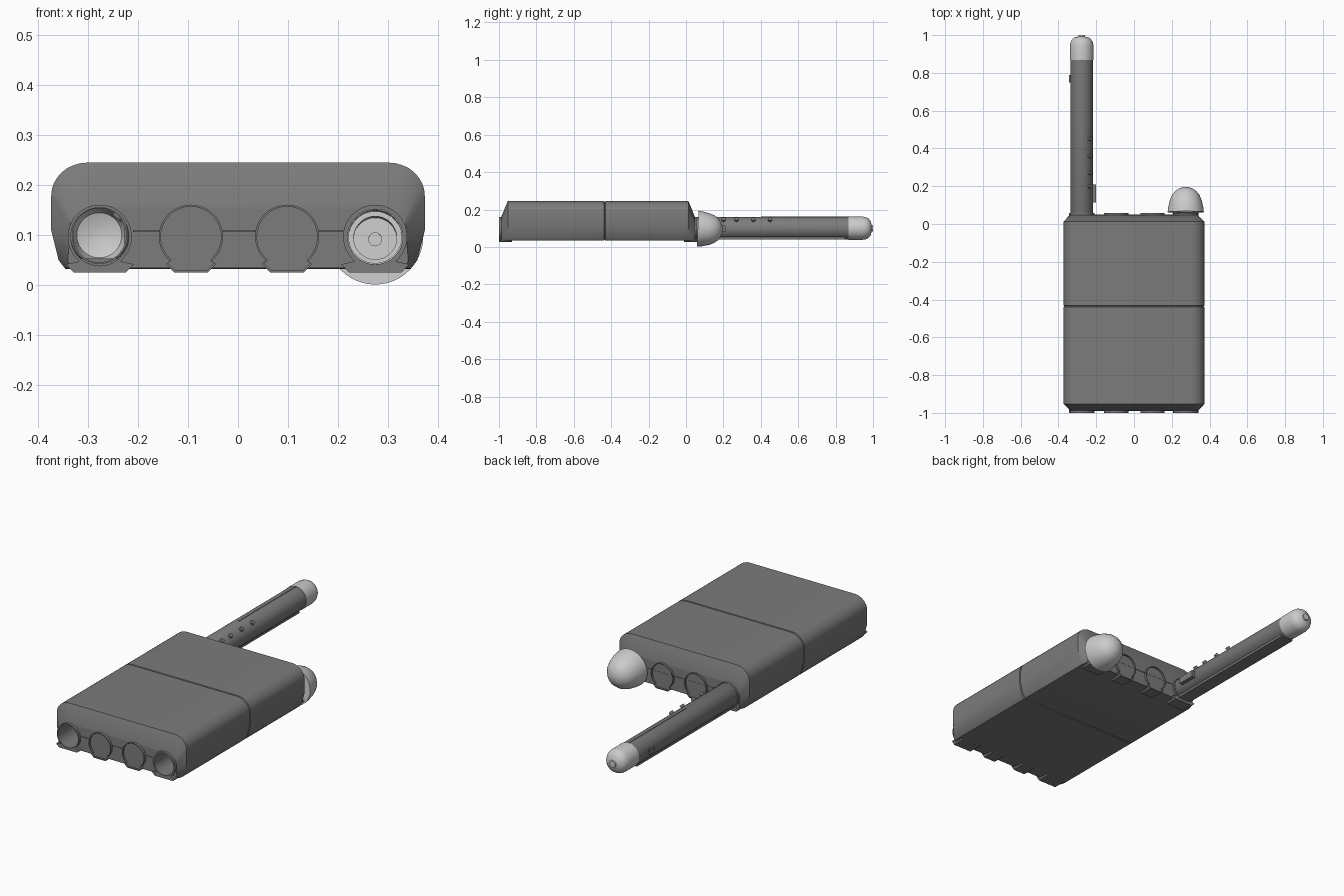
import bpy, bmesh, math
from mathutils import Matrix, Vector

if "Cube" in bpy.data.objects:
    bpy.data.objects.remove(bpy.data.objects["Cube"])

TUBES = (-0.276, -0.094, 0.098, 0.274)
ZC = 0.097


def material(name, v):
    m = bpy.data.materials.new(name)
    m.diffuse_color = (v, v, v, 1)
    m.use_nodes = True
    m.node_tree.nodes["Principled BSDF"].inputs["Base Color"].default_value = m.diffuse_color
    return m


DARK, LIGHT = material("dark_grey", 0.2), material("light_grey", 0.55)


def finish(name, bm, mat=DARK):
    bmesh.ops.recalc_face_normals(bm, faces=bm.faces[:])
    me = bpy.data.meshes.new(name)
    bm.to_mesh(me)
    bm.free()
    me.materials.append(mat)
    ob = bpy.data.objects.new(name, me)
    bpy.context.collection.objects.link(ob)
    return ob


def smooth(ob):
    bpy.ops.object.select_all(action='DESELECT')
    ob.select_set(True)
    bpy.context.view_layer.objects.active = ob
    bpy.ops.object.shade_smooth_by_angle(angle=math.radians(30))


def loft(name, rings, mat=DARK, caps=True):
    """Skin equal-length rings of points, with caps at both ends."""
    bm = bmesh.new()
    loops = [[bm.verts.new(p) for p in r] for r in rings]
    n = len(loops[0])
    for a, b in zip(loops, loops[1:]):
        for i in range(n):
            j = (i + 1) % n
            bm.faces.new((a[i], a[j], b[j], b[i]))
    if caps:
        bm.faces.new(loops[0])
        bm.faces.new(loops[-1])
    return finish(name, bm, mat)


def lathe(name, profile, x, z, mat=DARK, closed=False, n=40):
    """Turn (y, radius) points about a line along y."""
    rings = []
    for y, r in profile + (profile[:1] if closed else []):
        rings.append([(x + r * math.cos(2 * math.pi * i / n), y,
                       z + r * math.sin(2 * math.pi * i / n)) for i in range(n)])
    ob = loft(name, rings, mat, caps=not closed)
    bm = bmesh.new()
    bm.from_mesh(ob.data)
    bmesh.ops.remove_doubles(bm, verts=bm.verts[:], dist=1e-5)
    bmesh.ops.recalc_face_normals(bm, faces=bm.faces[:])
    bm.to_mesh(ob.data)
    bm.free()
    return ob


def box(name, x, y, z, mat=DARK):
    bm = bmesh.new()
    bmesh.ops.create_cube(bm, size=1)
    for v in bm.verts:
        v.co = Vector([sum(r) / 2 + c * (r[1] - r[0]) for r, c in zip((x, y, z), v.co)])
    return finish(name, bm, mat)


def cut(ob, cutter):
    mod = ob.modifiers.new("bore", 'BOOLEAN')
    mod.object, mod.operation, mod.solver = cutter, 'DIFFERENCE', 'EXACT'
    bpy.ops.object.select_all(action='DESELECT')
    ob.select_set(True)
    bpy.context.view_layer.objects.active = ob
    bpy.ops.object.modifier_apply(modifier=mod.name)


def section(y, side, top, rx, rz, shrink=0.0):
    """Body outline: flat base, flared sides, rounded top corners."""
    half = [p for p in side]
    w = side[-1][0]
    for i in range(9):
        t = i * math.pi / 16
        half.append((w - rx + rx * math.cos(t), top - rz + rz * math.sin(t)))
    pts = half + [(-x, z) for x, z in reversed(half)]
    k = 1 - shrink
    return [(x * (1 - shrink / 3), y, 0.14 + (z - 0.14) * k) for x, z in pts]


# case body with sloping ends and a seam around the middle
FULL = [(0.345, 0.033), (0.358, 0.05), (0.373, 0.11)]
END = [(0.335, 0.035), (0.340, 0.05), (0.336, 0.10)]
full = lambda y, s=0.0: section(y, FULL, 0.245, 0.072, 0.066, s)
end = lambda y: section(y, END, 0.162, 0.05, 0.045)
body = loft("case_body", [end(-0.987), full(-0.953), full(-0.439), full(-0.436, 0.05),
                          full(-0.434, 0.05), full(-0.431), full(0.013), end(0.047)])

# bores of the two open tubes
cutters = []
for x, r in ((TUBES[0], 0.058), (TUBES[3], 0.055)):
    c = lathe("bore_cutter", [(-1.1, r), (0.15, r)], x, ZC)
    c.hide_render = True
    cutters.append(c)
    cut(body, c)
smooth(body)


# keyhole shaped collars at both ends of every tube
def collar(name, x, y0, y1, foot, wide, open_end):
    r = 0.064
    a0 = math.radians(-50)
    outline = []
    for i in range(33):
        a = a0 + (math.radians(280)) * i / 32
        outline.append((r * math.cos(a), ZC + r * math.sin(a)))
    outline += [(-wide, 0.042), (-foot, 0.026), (foot, 0.026), (wide, 0.042)]
    ring = lambda y, k: [(x + px * k, y, ZC + (pz - ZC) * k) for px, pz in outline]
    d = 1 if y1 < y0 else -1
    rings = [ring(y0, 1), ring(y1, 1)]
    if not open_end:
        rings += [ring(y1, 0.94), ring(y1 + d * 0.009, 0.94)]
    return loft(name, rings)


for i, x in enumerate(TUBES):
    outer = i in (0, 3)
    for tag, y0, y1 in (("front", -0.93, -1.0), ("back", -0.01, 0.058)):
        ob = collar(f"{tag}_collar_{i + 1}", x, y0, y1, 0.052 if outer else 0.034,
                    0.068 if outer else 0.05, outer)
        if outer:
            cut(ob, cutters[0 if i == 0 else 1])
        smooth(ob)
for c in cutters:
    bpy.data.objects.remove(c)

# raised seam strips across the end faces
for tag, y in (("front", -0.987), ("back", 0.047)):
    box(f"{tag}_seam_strip", (-0.21, 0.21), (y - 0.003, y + 0.003), (0.107, 0.111))

# extended tube
TX, TZ = -0.277, 0.1
smooth(lathe("extended_tube", [(0.0, 0.0575), (0.05, 0.0575), (0.055, 0.06), (0.872, 0.06),
                               (0.872, 0.054), (0.0, 0.054)], TX, TZ, closed=True))
box("tube_bottom_rail", (TX - 0.036, TX + 0.036), (0.05, 0.85), (0.040, 0.054))
box("tube_top_rib", (TX - 0.003, TX + 0.003), (0.4, 0.87), (0.155, 0.162))
box("tube_side_latch", (TX + 0.05, TX + 0.077), (0.115, 0.21), (0.08, 0.115))
box("tube_side_button", (TX - 0.066, TX - 0.05), (0.75, 0.79), (0.085, 0.11))

# small studs along the upper side of the tube
for i, y in enumerate((0.2, 0.27, 0.36, 0.45)):
    bm = bmesh.new()
    d = Vector((1, 0, 1)).normalized()
    m = Matrix.Translation(Vector((TX, y, TZ)) + d * 0.06) @ d.to_track_quat('Z', 'Y').to_matrix().to_4x4()
    bmesh.ops.create_cone(bm, cap_ends=True, segments=16, radius1=0.011, radius2=0.011,
                          depth=0.022, matrix=m)
    smooth(finish(f"tube_stud_{i + 1}", bm))

# pale hollow tip of the tube with a small nub
tip = [(0.868, 0.062), (0.945, 0.062), (0.962, 0.059), (0.977, 0.051), (0.987, 0.039),
       (0.991, 0.022), (0.993, 0.018), (1.0, 0.017), (1.0, 0.0), (0.975, 0.0),
       (0.975, 0.018), (0.965, 0.045), (0.94, 0.054), (0.868, 0.054)]
smooth(lathe("tube_tip", tip, TX, TZ, LIGHT, closed=True))

# pale hollow dome on the other tube, slightly tilted
dome = [(0.0, 0.096), (0.025, 0.093), (0.06, 0.085), (0.09, 0.073), (0.112, 0.056),
        (0.126, 0.034), (0.132, 0.015), (0.133, 0.0), (0.11, 0.0), (0.11, 0.013),
        (0.105, 0.013), (0.105, 0.043), (0.05, 0.043), (0.05, 0.053), (0.0, 0.053)]
d = lathe("dome_tip", dome, 0, 0, LIGHT, closed=True, n=48)
d.data.transform(Matrix.Translation((0.274, 0.063, 0.0975)) @ Matrix.Rotation(math.radians(-3), 4, 'X'))
smooth(d)
